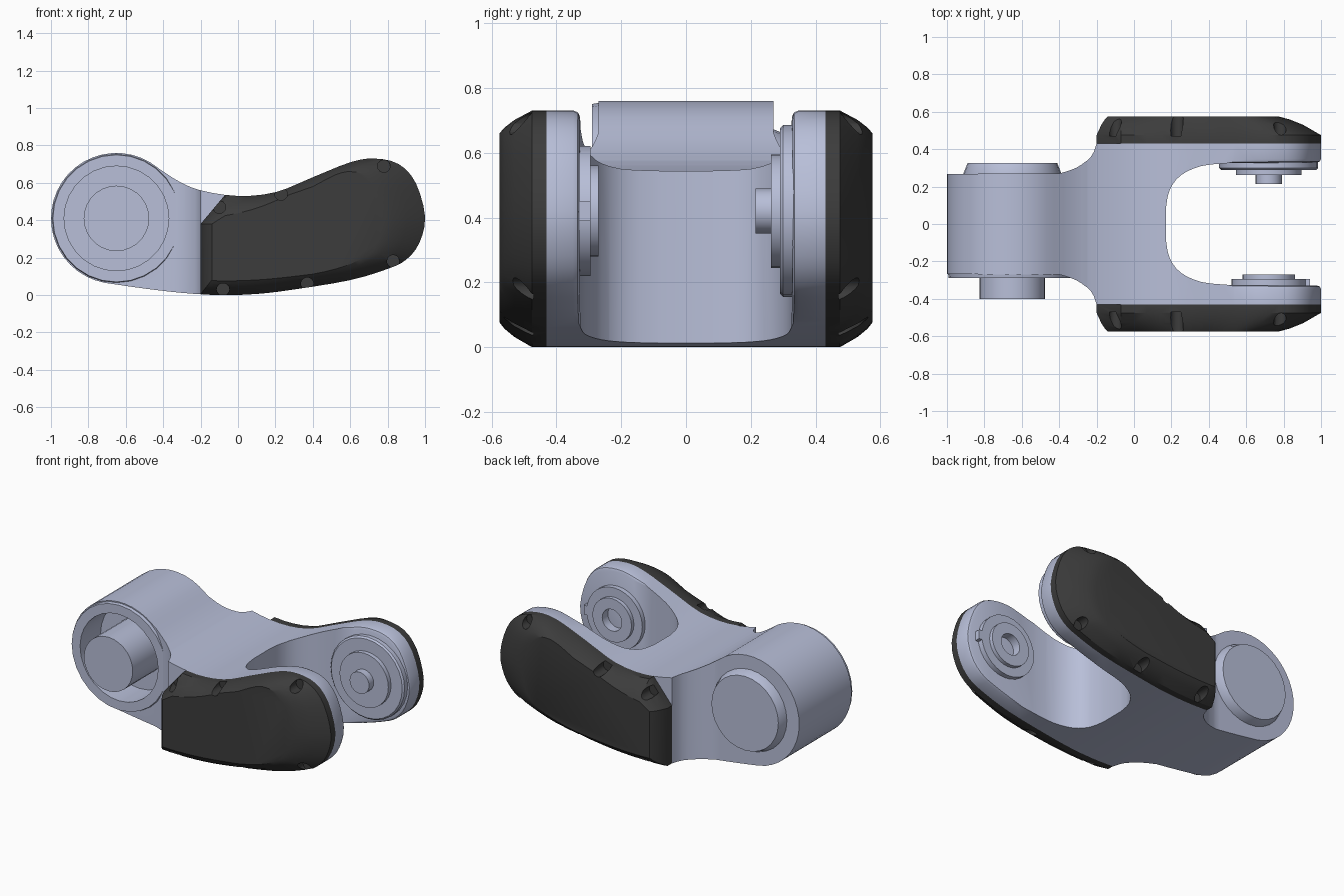
import bpy, bmesh, math

cube = bpy.data.objects.get("Cube")
if cube:
    bpy.data.objects.remove(cube, do_unlink=True)


def material(name, rgb):
    m = bpy.data.materials.new(name)
    m.use_nodes = True
    m.diffuse_color = (*rgb, 1)
    m.node_tree.nodes["Principled BSDF"].inputs["Base Color"].default_value = (*rgb, 1)
    return m


METAL = material("pale blue grey metal", (0.48, 0.52, 0.69))
DARK = material("charcoal cover", (0.045, 0.045, 0.045))


def loft(name, loops, mat, ring=False):
    """Skin a series of equal-length loops; cap the ends unless it is a ring."""
    bm = bmesh.new()
    rows = [[bm.verts.new(p) for p in loop] for loop in loops]
    pairs = list(zip(rows, rows[1:]))
    if ring:
        pairs.append((rows[-1], rows[0]))
    else:
        bm.faces.new(rows[0])
        bm.faces.new(rows[-1])
    n = len(rows[0])
    for a, b in pairs:
        for i in range(n):
            j = (i + 1) % n
            bm.faces.new((a[i], a[j], b[j], b[i]))
    bmesh.ops.recalc_face_normals(bm, faces=bm.faces)
    mesh = bpy.data.meshes.new(name)
    bm.to_mesh(mesh)
    bm.free()
    mesh.materials.append(mat)
    obj = bpy.data.objects.new(name, mesh)
    bpy.context.collection.objects.link(obj)
    return obj


def turned(name, centre, profile, mat=METAL, ring=False, sides=28):
    """Turned part about an axis along y; profile holds (radius, y) pairs."""
    cx, cz = centre
    turns = [math.tau * i / sides for i in range(sides)]
    loops = [[(cx + r * math.cos(a), y, cz + r * math.sin(a)) for a in turns]
             for r, y in profile]
    return smooth(loft(name, loops, mat, ring))


def smooth(obj, angle=0.6):
    obj.data.shade_smooth()
    obj.data.set_sharp_from_angle(angle=angle)
    return obj


def boolean(obj, tool, operation):
    tool.hide_render = True
    mod = obj.modifiers.new("cut", "BOOLEAN")
    mod.operation, mod.object, mod.solver = operation, tool, "EXACT"
    graph = bpy.context.evaluated_depsgraph_get()
    mesh = bpy.data.meshes.new_from_object(obj.evaluated_get(graph))
    obj.modifiers.clear()
    obj.data = mesh
    bpy.data.objects.remove(tool, do_unlink=True)


def spline(pts, steps=3):
    """Open curve passing through all points."""
    ext = [pts[0]] + pts + [pts[-1]]
    out = []
    for a, b, c, d in zip(ext, ext[1:], ext[2:], ext[3:]):
        for k in range(steps):
            t = k / steps
            out.append(tuple(0.5 * (2 * q + (r - p) * t + (2 * p - 5 * q + 4 * r - s) * t * t
                                    + (3 * q - p - 3 * r + s) * t ** 3)
                             for p, q, r, s in zip(a, b, c, d)))
    return out + [pts[-1]]


BARREL = (-0.65, 0.41)
PIVOT = (0.72, 0.42)

# Side outline: round barrel end, then the sweeping arm
arc = []
for i in range(25):
    a = math.radians(50 + 210 * i / 24)
    arc.append((BARREL[0] + 0.35 * math.cos(a), BARREL[1] + 0.35 * math.sin(a)))
sweep = spline([arc[-1], (-.5, .035), (-.3, .012), (-.1, 0), (.1, .006), (.3, .03), (.6, .08),
                (.8, .14), (.9, .19), (.97, .28), (1, .42), (.95, .6), (.86, .7), (.73, .73),
                (.6, .71), (.4, .63), (.2, .55), (0, .53), (-.2, .56), (-.32, .61), arc[0]])
side = arc + sweep[1:-1]

# Plan outline: barrel width flaring out to the fork
flare = spline([(-.4, .27), (-.31, .3), (-.23, .36), (-.2, .43)])
crotch = spline([(.5, .325), (.36, .31), (.25, .26), (.19, .18), (.17, .08)])
half = [(-1.05, .268)] + flare + [(1.05, .43), (1.05, .33)] + crotch
plan = half + [(x, -y) for x, y in reversed(half)]

# Forked body
body = loft("forked_body", [[(x, y, z) for x, z in side] for y in (-0.6, 0.6)], METAL)
boolean(body, loft("plan_tool", [[(x, y, z) for x, y in plan] for z in (-0.2, 1)], METAL),
        "INTERSECT")

# Soften the inner rims of the fork arms
bm = bmesh.new()
bm.from_mesh(body.data)
rims = [e for e in bm.edges if len(e.link_faces) == 2 and e.calc_face_angle() > 0.8
        and all(v.co.x > 0.52 and abs(v.co.y) < 0.4 for v in e.verts)]
bmesh.ops.bevel(bm, geom=rims, offset=0.02, segments=2, profile=0.5,
                affect="EDGES", clamp_overlap=False)
bm.to_mesh(body.data)
bm.free()

# Barrel socket, rim, shaft and rear flange
boolean(body, turned("socket_tool", BARREL, [(.28, -.4), (.28, -.08)]), "DIFFERENCE")
smooth(body)
turned("barrel_rim", BARREL, [(.345, -.262), (.34, -.29), (.28, -.29), (.28, -.262)], ring=True)
turned("drive_shaft", BARREL, [(.175, -.4), (.175, -.07)])
turned("rear_flange", BARREL, [(.262, .25), (.262, .27), (.24, .325)])


# Side covers with chamfered rims and screw recesses
def face_point(x, z):
    """Where an outline point lands on the outer flat of the cover."""
    tx = 0.4 + (x - 0.4) * 0.62 if x > 0.4 else max(x, -0.14)
    tz = 0.38 + (z - 0.38) * 0.8
    if z > 0.45 and x < 0.25:
        tz -= (0.25 - x) * 0.25
    return tx, tz


outline = [(x, z) for x, z in sweep if x > (-0.19 if z < 0.3 else -0.11)]
outline += [(-.2, .38), (-.2, .006)]
LAYERS = [(.43, 0), (.475, 0), (.53, .42), (.56, .75), (.575, 1)]
SCREWS = [(-.1, .47), (.23, .54), (.78, .69), (.83, .18), (.37, .06), (-.08, .03)]

for name, s in (("front_cover", -1), ("back_cover", 1)):
    loops = []
    for y, t in LAYERS:
        loop = []
        for x, z in outline:
            tx, tz = face_point(x, z)
            loop.append((x + (tx - x) * t, s * y, z + (tz - z) * t))
        loops.append(loop)
    cover = loft(name, loops, DARK)
    for spot in SCREWS:
        boolean(cover, turned("screw_tool", spot, [(.034, s * .47), (.034, s * .7)], DARK,
                              sides=14), "DIFFERENCE")
    smooth(cover, 0.5)

# Back arm bearing: wide disc, step and pin
turned("back_pivot_disc", PIVOT, [(.265, .34), (.265, .3), (.255, .29)])
turned("back_pivot_step", PIVOT, [(.175, .3), (.175, .262)])
turned("back_pivot_pin", PIVOT, [(.07, .27), (.07, .215)], sides=20)

# Front arm bearing: stepped ring with a bore and a small key
turned("front_pivot_ring", PIVOT,
       [(.2, -.34), (.2, -.295), (.14, -.295), (.14, -.27), (.07, -.27), (.07, -.34)], ring=True)
loft("front_pivot_key", [[(x, y, z) for x, z in ((.9, .39), (.94, .39), (.94, .45), (.9, .45))]
                         for y in (-.34, -.295)], METAL)
